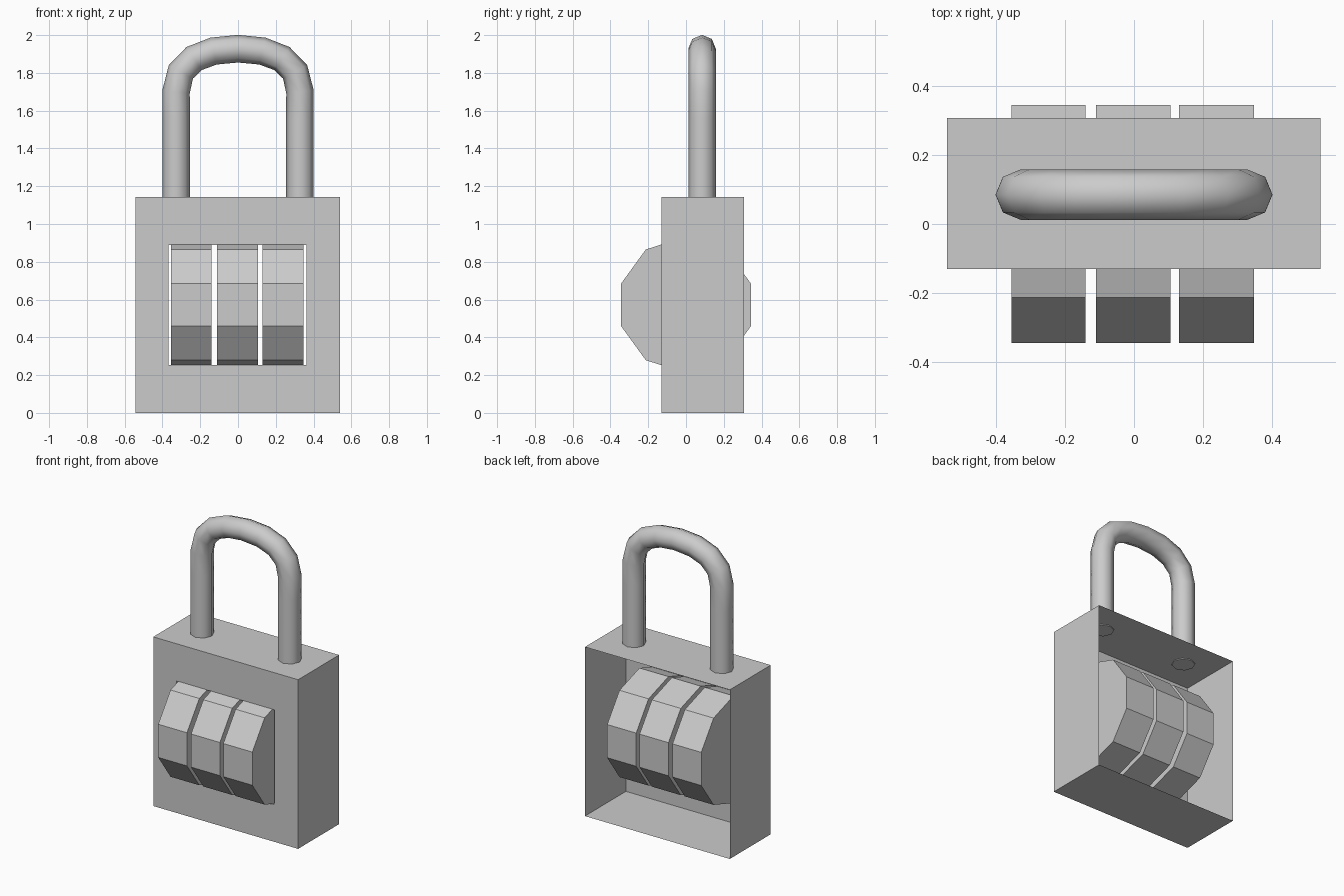
import bpy, bmesh
from math import sin, cos, pi, radians

if "Cube" in bpy.data.objects:
    bpy.data.objects.remove(bpy.data.objects["Cube"])


def make_object(name, bm):
    bmesh.ops.recalc_face_normals(bm, faces=bm.faces[:])
    mesh = bpy.data.meshes.new(name)
    bm.to_mesh(mesh)
    bm.free()
    obj = bpy.data.objects.new(name, mesh)
    bpy.context.collection.objects.link(obj)
    return obj


def rect(bm, x0, x1, z0, z1, y):
    return [bm.verts.new((x, y, z)) for x, z in ((x0, z0), (x1, z0), (x1, z1), (x0, z1))]


# Lock body: thin shell, open at the back, window in the front
bm = bmesh.new()
window = rect(bm, -0.367, 0.363, 0.253, 0.89, -0.13)
front = rect(bm, -0.542, 0.54, 0, 1.142, -0.13)
back = rect(bm, -0.542, 0.54, 0, 1.142, 0.307)
for inner, outer in ((window, front), (front, back)):
    for i in range(4):
        j = (i + 1) % 4
        bm.faces.new((inner[i], inner[j], outer[j], outer[i]))
body = make_object("lock_body", bm)
# the open shell must face outward
bottom = min(body.data.polygons, key=lambda p: p.center.z)
if bottom.normal.z > 0:
    body.data.flip_normals()


# Number dials: ten-sided drums along x
def dial(name, x0, x1, r=0.362, zc=0.572):
    bm = bmesh.new()
    rings = [[bm.verts.new((x, r * sin(k * pi / 5), zc + r * cos(k * pi / 5)))
              for k in range(10)] for x in (x0, x1)]
    for ring in rings:
        bm.faces.new(ring)
    for k in range(10):
        j = (k + 1) % 10
        bm.faces.new((rings[0][k], rings[0][j], rings[1][j], rings[1][k]))
    make_object(name, bm)


for name, x0, x1 in (("dial_left", -0.355, -0.14),
                     ("dial_middle", -0.11, 0.106),
                     ("dial_right", 0.131, 0.348)):
    dial(name, x0, x1)

# Shackle: round bar swept along a bent path
curve = bpy.data.curves.new("shackle", 'CURVE')
curve.dimensions = '3D'
curve.resolution_u = 4
curve.bevel_depth = 0.073
curve.bevel_resolution = 2
curve.use_fill_caps = True
spline = curve.splines.new('BEZIER')
Y = 0.085
# (x, z), handle before, handle after
path = [((-0.328, 1.137), (0, -0.18), (0, 0.18)),
        ((-0.328, 1.70), (0, -0.18), (0, 0.165)),
        ((0.0, 1.928), (-0.184, 0), (0.184, 0)),
        ((0.328, 1.70), (0, 0.165), (0, -0.18)),
        ((0.328, 1.137), (0, 0.18), (0, -0.18))]
spline.bezier_points.add(len(path) - 1)
for p, ((x, z), a, b) in zip(spline.bezier_points, path):
    p.handle_left_type = p.handle_right_type = 'FREE'
    p.co = (x, Y, z)
    p.handle_left = (x + a[0], Y, z + a[1])
    p.handle_right = (x + b[0], Y, z + b[1])
shackle = bpy.data.objects.new("shackle", curve)
bpy.context.collection.objects.link(shackle)
bpy.context.view_layer.objects.active = shackle
shackle.select_set(True)
bpy.ops.object.convert(target='MESH')
bpy.ops.object.shade_smooth_by_angle(angle=radians(60))
